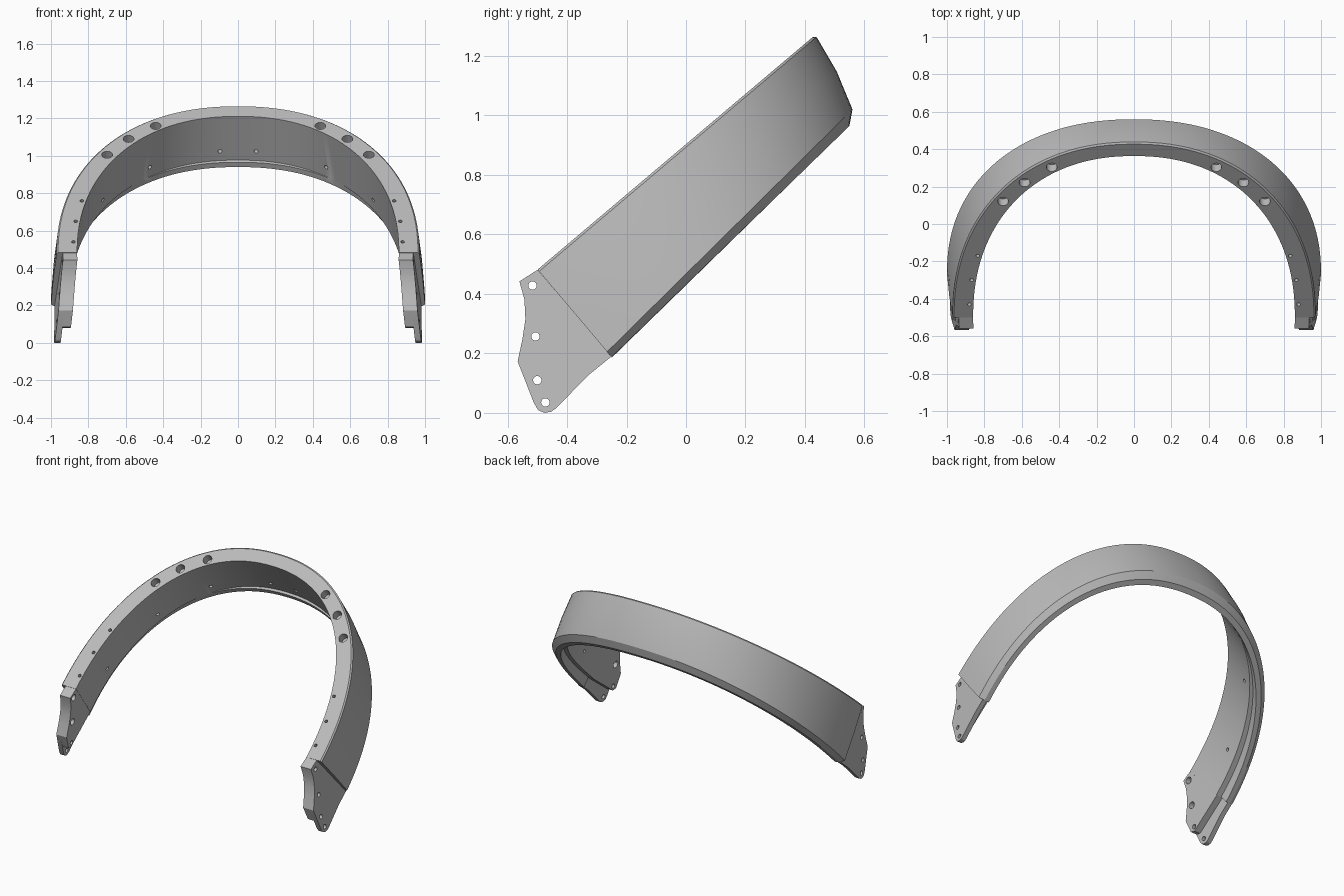
import bpy, bmesh, math
from mathutils import Vector

cube = bpy.data.objects.get("Cube")
if cube:
    bpy.data.objects.remove(cube, do_unlink=True)

TILT = math.radians(40.2)
CS, SN = math.cos(TILT), math.sin(TILT)
BASE = -0.07      # where the arch ends and the mounting tabs begin
POWER = 2 / 2.2   # slightly squared ellipse
FRONT = 0.69      # height of the front face along the tilted normal

grey = bpy.data.materials.new("light_grey")
grey.use_nodes = True
grey.diffuse_color = (0.5, 0.5, 0.5, 1)
grey.node_tree.nodes["Principled BSDF"].inputs["Base Color"].default_value = (0.5, 0.5, 0.5, 1)


def place(x, u, w):
    """Tilted frame (u along the arch, w out of its front face) to world."""
    return Vector((x, u * CS - w * SN, u * SN + w * CS))


def make_object(name, bm):
    bmesh.ops.recalc_face_normals(bm, faces=bm.faces[:])
    mesh = bpy.data.meshes.new(name)
    bm.to_mesh(mesh)
    bm.free()
    mesh.materials.append(grey)
    ob = bpy.data.objects.new(name, mesh)
    bpy.context.collection.objects.link(ob)
    return ob


# Arch band: section points as (apex u, half width, apex w, side w)
SECTION = [
    (1.059, 0.860, FRONT, FRONT),
    (1.142, 0.962, FRONT, FRONT),
    (1.151, 0.970, 0.682, 0.682),
    (1.128, 0.988, 0.550, 0.510),
    (1.086, 1.000, 0.418, 0.328),
    (1.042, 0.968, 0.382, 0.305),
    (1.006, 0.935, 0.380, 0.303),
    (1.010, 0.932, 0.410, 0.370),
    (1.026, 0.895, 0.412, 0.372),
]
STEPS = 80
bm = bmesh.new()
rings = []
for i in range(STEPS + 1):
    t = math.pi * i / STEPS
    c, s = math.cos(t), max(math.sin(t), 0)
    across = math.copysign(abs(c) ** POWER, c)
    rise = s ** POWER
    rings.append([bm.verts.new(place(a * across, BASE + (b - BASE) * rise, w1 + (w0 - w1) * rise))
                  for b, a, w0, w1 in SECTION])
for r, q in zip(rings, rings[1:]):
    for k in range(len(SECTION)):
        j = (k + 1) % len(SECTION)
        bm.faces.new((r[k], r[j], q[j], q[k]))
bm.faces.new(rings[0])
bm.faces.new(rings[-1])
parts = [make_object("arch_band", bm)]

# Mounting tabs: side outlines (y, z), two stacked layers per side
EDGE = [(-0.499, 0.481), (-0.56, 0.442), (-0.543, 0.38), (-0.54, 0.315), (-0.55, 0.247), (-0.566, 0.173)]
PLATE = EDGE + [(-0.512, 0.035), (-0.497, 0.009), (-0.475, 0), (-0.453, 0.004),
                (-0.438, 0.015), (-0.324, 0.13), (-0.25, 0.19)]
INNER = EDGE + [(-0.53, 0.085), (-0.50, 0.08), (-0.292, 0.238)]


def inner_x(y, z):
    w = z * CS - y * SN
    return 0.86 + 0.035 * (FRONT - w) / 0.3


def tab(name, outline, near, far, side):
    bm = bmesh.new()
    a, b = [[bm.verts.new((side * (inner_x(y, z) + off), y, z)) for y, z in outline]
            for off in (near, far)]
    bm.faces.new(a)
    bm.faces.new(b)
    for k in range(len(outline)):
        j = (k + 1) % len(outline)
        bm.faces.new((a[k], a[j], b[j], b[k]))
    parts.append(make_object(name, bm))


for side, label in ((1, "left"), (-1, "right")):
    tab(label + "_inner_tab", INNER, 0, 0.045, side)
    tab(label + "_outer_tab", PLATE, 0.045, 0.077, side)

# Cutters for every bolt and pin hole
cut = bmesh.new()


def drill(centre, axis, radius, depth):
    rot = Vector(axis).to_track_quat('Z', 'Y').to_matrix().to_4x4()
    rot.translation = centre
    bmesh.ops.create_cone(cut, cap_ends=True, segments=20, radius1=radius,
                          radius2=radius, depth=depth, matrix=rot)


normal = place(0, 0, 1)
for side in (1, -1):
    for x, u in ((0.44, 0.98), (0.585, 0.873), (0.70, 0.741)):
        drill(place(side * x, u, FRONT), normal, 0.029, 0.11)
    for x, u in ((0.835, 0.36), (0.868, 0.19), (0.88, 0.02)):
        drill(place(side * x, u, FRONT), normal, 0.01, 0.08)
    # Pin holes on the inside of the arch
    for deg in (5, 30, 53, 78):
        t = math.radians(90 - deg)
        x, u = 0.885 * math.cos(t) ** POWER, BASE + 1.105 * math.sin(t) ** POWER
        drill(place(side * x, u, 0.47), place(side * math.sin(math.radians(deg)), math.cos(math.radians(deg)), 0), 0.011, 0.05)
    # Tab holes, widened on the inside
    for y, z in ((-0.516, 0.428), (-0.506, 0.257), (-0.50, 0.11), (-0.473, 0.035)):
        drill(Vector((side * 0.92, y, z)), (1, 0, 0), 0.014, 0.3)
    for y, z in ((-0.516, 0.428), (-0.506, 0.257)):
        drill(Vector((side * inner_x(y, z), y, z)), (1, 0, 0), 0.022, 0.06)

cutter = make_object("hole_cutter", cut)
cutter.hide_render = True

for ob in parts:
    mod = ob.modifiers.new("holes", 'BOOLEAN')
    mod.operation = 'DIFFERENCE'
    mod.solver = 'EXACT'
    mod.use_self = True
    mod.object = cutter
    bpy.ops.object.select_all(action='DESELECT')
    ob.select_set(True)
    bpy.context.view_layer.objects.active = ob
    bpy.ops.object.modifier_apply(modifier=mod.name)
    bpy.ops.object.shade_smooth_by_angle(angle=math.radians(25))

bpy.data.objects.remove(cutter, do_unlink=True)
